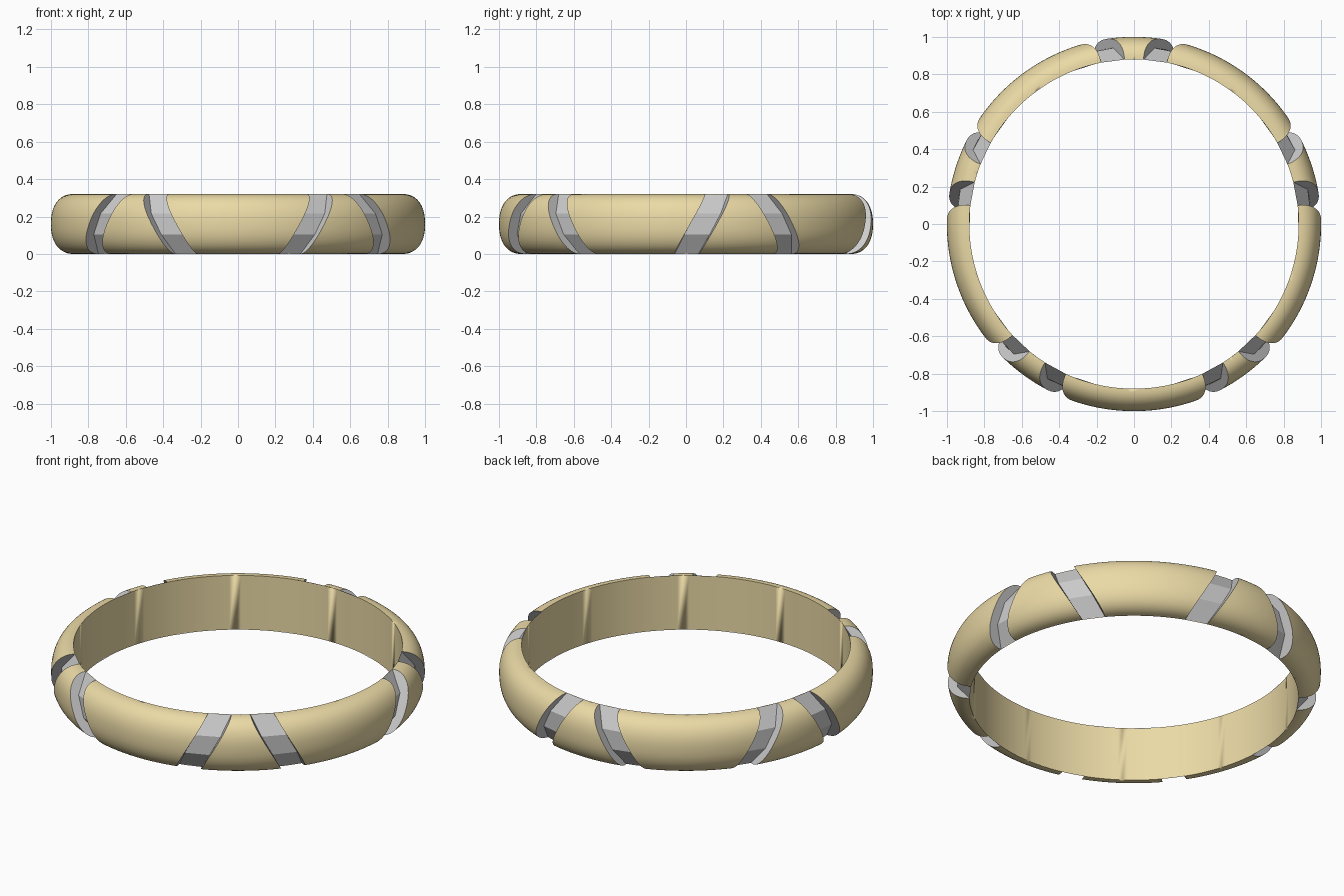
import bpy, bmesh
from math import radians, cos, sin, pi

if "Cube" in bpy.data.objects:
    bpy.data.objects.remove(bpy.data.objects["Cube"])

R_IN, R_OUT, H = 0.88, 1.0, 0.32
PAIRS = 5                       # V-shaped pairs of slanted grooves
HALF_W = 4.1                    # half groove width, degrees

# D-shaped outer profile (r, z) from bottom to top
N = 28
def power(v, p):
    return (abs(v) ** p) * (1 if v >= 0 else -1)
OUTER = [(R_IN + (R_OUT - R_IN) * power(max(cos(t), 0), 0.88) if 0 < i < N else R_IN,
          H / 2 + H / 2 * power(sin(t), 0.88))
         for i in range(N + 1) for t in [-pi / 2 + pi * i / N]]
# Faceted groove floor
FLOOR = [(R_IN, 0.0), (0.947, 0.105), (0.947, 0.215), (R_IN, H)]


def point(r, z, deg):
    a = radians(deg)
    return (r * cos(a), r * sin(a), z)


def slant(z):
    """Offset of a groove centre from its pair centre at height z."""
    return 17.8 - 10.4 * z / H


def strip(bm, profile, lo, hi, cols, flip=False):
    """Sweep a profile between two slanted angle limits lo(z), hi(z)."""
    grid = [[bm.verts.new(point(r, z, lo(z) + (hi(z) - lo(z)) * c / cols))
             for r, z in profile] for c in range(cols + 1)]
    for a, b in zip(grid, grid[1:]):
        for j in range(len(profile) - 1):
            quad = (a[j], b[j], b[j + 1], a[j + 1])
            bm.faces.new(quad[::-1] if flip else quad)


def finish(bm, name, material=None, smooth=False):
    bmesh.ops.remove_doubles(bm, verts=bm.verts, dist=1e-5)
    mesh = bpy.data.meshes.new(name)
    bm.to_mesh(mesh)
    bm.free()
    ob = bpy.data.objects.new(name, mesh)
    bpy.context.collection.objects.link(ob)
    if material:
        mesh.materials.append(material)
    if smooth:
        bpy.ops.object.select_all(action='DESELECT')
        ob.select_set(True)
        bpy.context.view_layer.objects.active = ob
        bpy.ops.object.shade_smooth_by_angle(angle=radians(35))
    return ob


gold = bpy.data.materials.new("gold")
gold.diffuse_color = (0.83, 0.70, 0.38, 1)
gold.use_nodes = True
gold.node_tree.nodes["Principled BSDF"].inputs["Base Color"].default_value = gold.diffuse_color

# Gold skin: long panels, small trapezoid panels, and the inner wall
band = bmesh.new()
grooves = bmesh.new()
step = 360 / PAIRS
for k in range(PAIRS):
    c = 18 + step * k
    strip(band, OUTER, lambda z: c - slant(z) + HALF_W,
          lambda z: c + slant(z) - HALF_W, 12)
    strip(band, OUTER, lambda z: c + slant(z) + HALF_W,
          lambda z: c + step - slant(z) - HALF_W, 24)
    # Silver grooves: faceted floor plus crescent side walls
    for s in (-1, 1):
        lo = lambda z: c + s * slant(z) - HALF_W
        hi = lambda z: c + s * slant(z) + HALF_W
        strip(grooves, FLOOR, lo, hi, 1)
        loop = OUTER + FLOOR[-2:0:-1]
        for edge, ring in ((lo, loop[::-1]), (hi, loop)):
            grooves.faces.new([grooves.verts.new(point(r, z, edge(z))) for r, z in ring])
strip(band, [(R_IN, 0), (R_IN, H)], lambda z: 0, lambda z: 360, 180, flip=True)

finish(band, "ring_band", gold, smooth=True)
finish(grooves, "groove_inlays")
